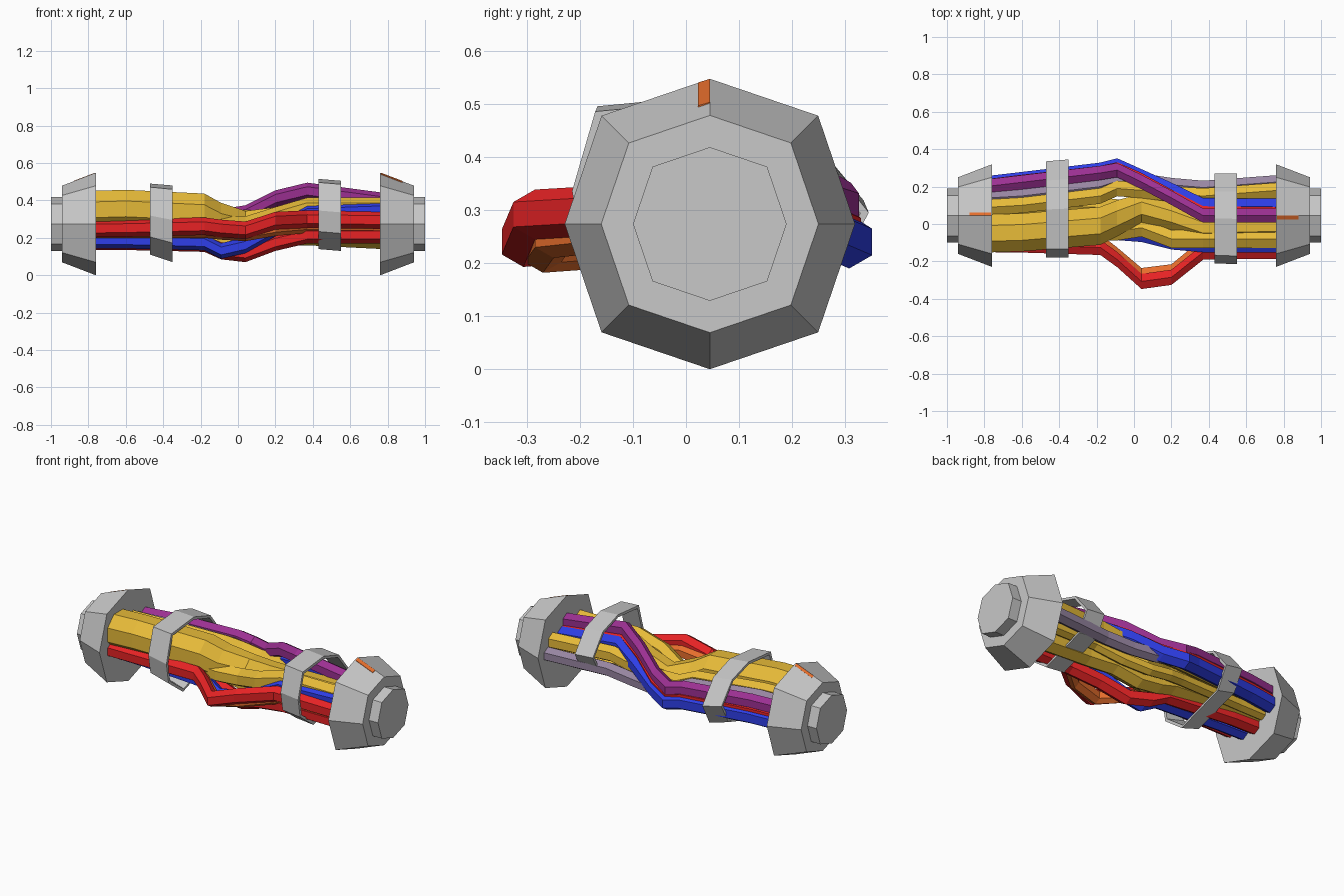
import bpy, bmesh, math

if "Cube" in bpy.data.objects:
    bpy.data.objects.remove(bpy.data.objects["Cube"])

def mat(name, r, g, b):
    lin = lambda c: ((c / 255 + .055) / 1.055) ** 2.4 if c > 10 else c / 3295
    m = bpy.data.materials.new(name)
    m.diffuse_color = (lin(r), lin(g), lin(b), 1)
    m.use_nodes = True
    m.node_tree.nodes["Principled BSDF"].inputs["Base Color"].default_value = m.diffuse_color
    return m

GREY = mat("metal grey", 200, 200, 200)
YELLOW = mat("cable yellow", 236, 191, 58)
RED = mat("cable red", 238, 36, 38)
BLUE = mat("cable blue", 46, 62, 232)
PURPLE = mat("cable purple", 156, 48, 146)
MAUVE = mat("cable mauve", 152, 134, 162)
ORANGE = mat("cable orange", 230, 110, 44)

def ring(x, y, z, ry, rz, n=8, turn=0.0, diag=1.0):
    """n-gon in the YZ plane; diag scales every second corner."""
    pts = []
    for i in range(n):
        a = turn + 2 * math.pi * i / n
        k = diag if i % 2 else 1
        pts.append((x, y + ry * k * math.cos(a), z + rz * k * math.sin(a)))
    return pts

def loft(name, rings, material, closed=False):
    """Skin a run of rings, capped at the ends or joined into a loop."""
    bm = bmesh.new()
    rows = [[bm.verts.new(p) for p in r] for r in rings]
    n = len(rows[0])
    pairs = list(zip(rows, rows[1:])) + ([(rows[-1], rows[0])] if closed else [])
    for a, b in pairs:
        for i in range(n):
            j = (i + 1) % n
            bm.faces.new((a[i], a[j], b[j], b[i]))
    if not closed:
        bm.faces.new(rows[0])
        bm.faces.new(rows[-1])
    bmesh.ops.recalc_face_normals(bm, faces=bm.faces)
    me = bpy.data.meshes.new(name)
    bm.to_mesh(me)
    bm.free()
    me.materials.append(material)
    ob = bpy.data.objects.new(name, me)
    bpy.context.collection.objects.link(ob)
    return ob

# End caps: tapered octagon with a small plug, and a thin painted mark
CY, CZ = .045, .274
for side, s, d in (("left", -1, .016), ("right", 1, -.022)):
    prof = [(.76, .274), (.94, .205), (.94, .145), (1.0, .145)]
    loft(side + "_end_cap",
         [ring(s * x, CY, CZ, r, r, diag=1.055) for x, r in prof], GREY)
    rows = []
    for x, r in ((.765, .272), (.88, .228)):
        top = CZ + r
        rows.append([(s * x, CY + d, top - .005), (s * x, CY, top + .002),
                     (s * x, CY, top - .003), (s * x, CY + d, top - .009)])
    loft(side + "_cap_mark", rows, ORANGE)

# Strap clamps: thin eight-sided bands, (x, ymin, ymax, zmin, zmax) at both rims
STRAP = [(1, .1), (.6, .75), (0, 1), (-.82, .9),
         (-1, .1), (-.92, -.5), (-.4, -1), (.74, -.52)]

def clamp(name, a, b, t=.016):
    def rim(e, inset):
        x, y0, y1, z0, z1 = e
        ry, rz = (y1 - y0) / 2 - inset, (z1 - z0) / 2 - inset
        return [(x, (y0 + y1) / 2 + u * ry, (z0 + z1) / 2 + v * rz)
                for u, v in STRAP]
    loft(name, [rim(a, 0), rim(b, 0), rim(b, t), rim(a, t)], GREY, closed=True)

clamp("left_clamp", (-.47, -.18, .335, .11, .49), (-.35, -.18, .345, .07, .48))
clamp("right_clamp", (.43, -.21, .27, .14, .515), (.55, -.215, .27, .13, .505))

# Cables: (y, z) of the centre line at shared stations along x
X = (-.77, -.6, -.18, -.09, .04, .2, .37, .77)

def cable(name, material, radius, path, n=6, turn=math.pi / 6):
    radii = radius if isinstance(radius, tuple) else (radius,) * len(X)
    loft(name, [ring(x, y, z, r, r, n, turn)
                for x, (y, z), r in zip(X, path, radii)], material)

cable("thick_yellow_cable", YELLOW, (.11, .11, .11, .105, .085, .08, .075, .075),
      [(-.05, .35), (-.045, .355), (-.01, .335), (.03, .29), (.085, .265),
       (.04, .29), (-.02, .33), (-.01, .33)], 8, math.pi / 8)
cable("front_yellow_cable", YELLOW, .055,
      [(-.05, .28), (-.05, .28), (-.04, .27), (-.04, .26), (-.02, .26),
       (-.08, .31), (-.08, .36), (-.08, .36)])
cable("upper_yellow_cable", YELLOW, .048,
      [(.09, .36), (.1, .36), (.15, .34), (.19, .31), (.18, .3),
       (.16, .31), (.15, .34), (.18, .33)])
cable("lower_yellow_cable", YELLOW, .06,
      [(.1, .24), (.1, .24), (.09, .22), (.08, .2), (.07, .19),
       (.06, .22), (.04, .22), (.04, .2)])
cable("back_yellow_cable", YELLOW, .036,
      [(.15, .23), (.15, .23), (.17, .22), (.18, .21), (.17, .2),
       (.14, .22), (.11, .26), (.12, .25)])

# Purple, red and blue strands that cross over the back together
cable("purple_cable", PURPLE, .044,
      [(.203, .34), (.223, .345), (.273, .33), (.288, .31), (.225, .33),
       (.14, .41), (.045, .451), (.045, .398)])
cable("thin_red_cable", RED, .02,
      [(.225, .3), (.246, .305), (.294, .295), (.313, .275), (.256, .3),
       (.167, .375), (.078, .415), (.078, .365)])
cable("back_blue_cable", BLUE, .05,
      [(.215, .26), (.235, .265), (.285, .255), (.308, .24), (.25, .265),
       (.178, .33), (.095, .375), (.092, .33)])
cable("mauve_cable", MAUVE, .042,
      [(.14, .34), (.15, .345), (.2, .32), (.23, .285), (.235, .255),
       (.21, .255), (.195, .265), (.225, .265)])

# Front and underside strands, with the red and orange loop bulging out
cable("front_red_cable", RED, .047,
      [(-.11, .25), (-.112, .252), (-.125, .262), (-.19, .25), (-.307, .24),
       (-.285, .292), (-.15, .3), (-.145, .295)])
cable("orange_cable", ORANGE, .04,
      [(-.07, .24), (-.07, .24), (-.09, .24), (-.16, .23), (-.27, .222),
       (-.25, .25), (-.11, .265), (-.1, .26)])
cable("front_blue_cable", BLUE, .042,
      [(-.005, .185), (-.01, .185), (-.03, .175), (-.05, .13), (-.06, .16),
       (-.1, .25), (-.115, .335), (-.115, .35)])
cable("lower_red_cable", RED, .045,
      [(.09, .18), (.085, .18), (.05, .17), (.02, .13), (-.02, .115),
       (-.06, .175), (-.1, .215), (-.1, .215)])
